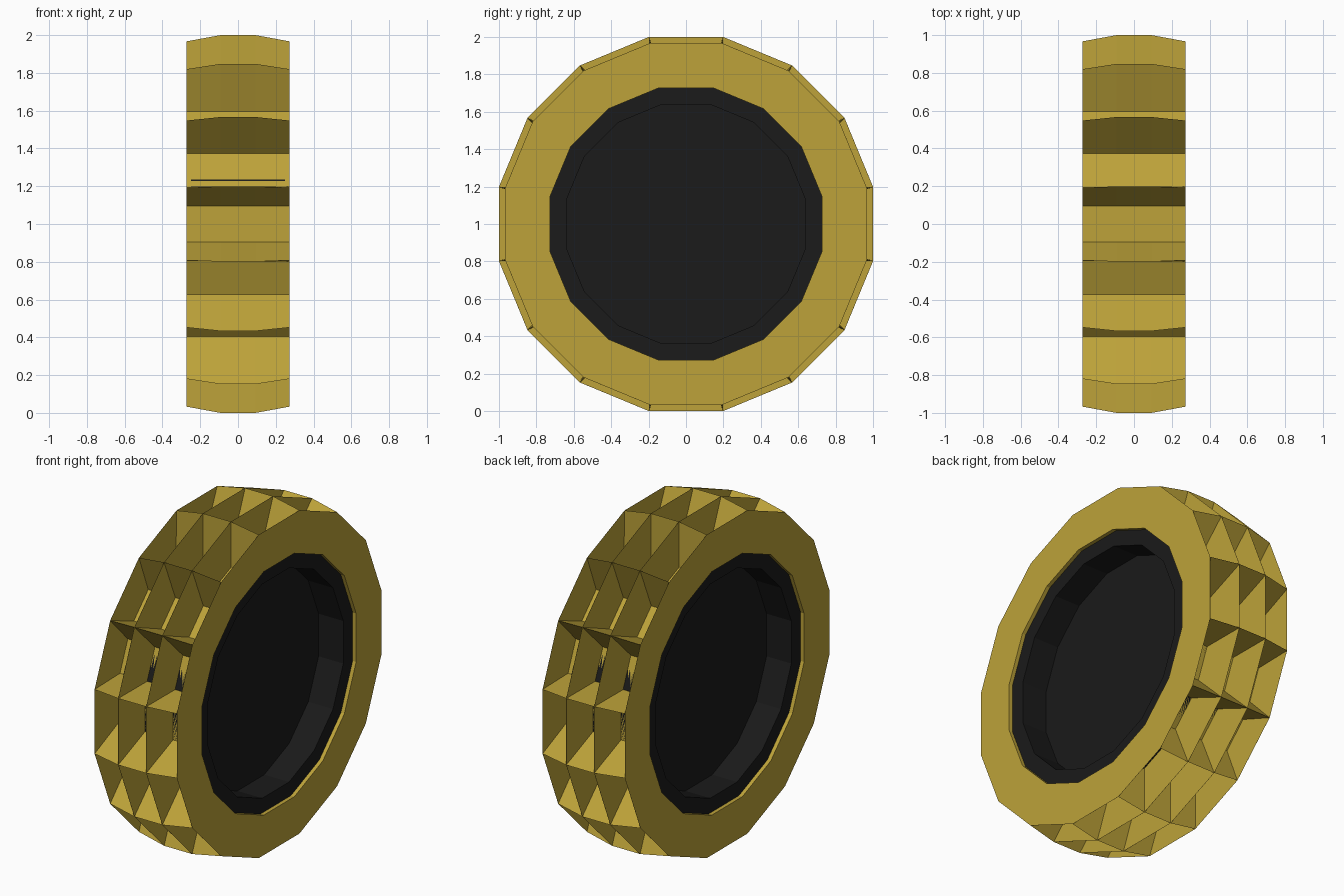
import bpy, bmesh, math

if "Cube" in bpy.data.objects:
    bpy.data.objects.remove(bpy.data.objects["Cube"])

SIDES = 16
HALF = math.pi / SIDES
CENTRE_Z = 1.0


def material(name, rgb):
    m = bpy.data.materials.new(name)
    m.diffuse_color = (*rgb, 1)
    m.use_nodes = True
    m.node_tree.nodes["Principled BSDF"].inputs["Base Color"].default_value = m.diffuse_color
    return m


def finish(bm, name, mat):
    bmesh.ops.remove_doubles(bm, verts=bm.verts, dist=1e-5)
    bmesh.ops.recalc_face_normals(bm, faces=bm.faces)
    me = bpy.data.meshes.new(name)
    bm.to_mesh(me)
    bm.free()
    me.materials.append(mat)
    ob = bpy.data.objects.new(name, me)
    bpy.context.collection.objects.link(ob)
    return ob


def point(x, apothem, side, offset):
    """Point on a facet: apothem is out from the axle, offset along the facet."""
    a = side * 2 * HALF
    return (x, apothem * math.cos(a) - offset * math.sin(a),
            CENTRE_Z + apothem * math.sin(a) + offset * math.cos(a))


def edge_pair(x, apothem, side, half=None):
    h = apothem * math.tan(HALF) if half is None else half
    return [point(x, apothem, side, -h), point(x, apothem, side, h)]


def quad(bm, a, b):
    bm.faces.new([bm.verts.new(p) for p in (a[0], a[1], b[1], b[0])])


def lathe(bm, profile, side):
    for (x0, r0), (x1, r1) in zip(profile, profile[1:]):
        quad(bm, edge_pair(x0, r0, side), edge_pair(x1, r1, side))


gold = material("tyre_gold", (0.51, 0.365, 0.041))
black = material("hub_black", (0.0105, 0.0105, 0.0105))

# Tyre: side walls, short inner lips and three rows of tapered tread pockets
W, BORE, FLOOR, FLOOR_HALF, RIB = 0.272, 0.728, 0.747, 0.096, 0.0002
MID, LIP_X = 0.0925, 0.249
ROWS = [-W, -MID, MID, W]


def crown(x):
    return 1.0 - max(0, abs(x) - MID) / (W - MID) * 0.033


bm = bmesh.new()
for s in range(SIDES):
    for m in (-1, 1):
        lathe(bm, [(m * W, crown(W)), (m * W, BORE), (m * (LIP_X - 0.004), BORE)], s)
    for x0, x1 in zip(ROWS, ROWS[1:]):
        a, b = x0 + RIB, x1 - RIB
        top_a, top_b = edge_pair(a, crown(a), s), edge_pair(b, crown(b), s)
        low_a, low_b = edge_pair(a, FLOOR, s, FLOOR_HALF), edge_pair(b, FLOOR, s, FLOOR_HALF)
        quad(bm, edge_pair(x0, crown(x0), s), top_a)   # thin ribs
        quad(bm, top_b, edge_pair(x1, crown(x1), s))
        quad(bm, top_a, low_a)                         # pocket ends
        quad(bm, low_b, top_b)
        quad(bm, low_a, low_b)                         # pocket floor
        for i in (0, 1):                               # sloping walls
            quad(bm, (top_a[i], top_b[i]), (low_a[i], low_b[i]))
finish(bm, "tyre", gold)

# Hub: flat lip, straight recess and a disc on both sides, flush with the pocket floors
DISC_X, HUB_R, DISC_R = 0.085, FLOOR, 0.64
bm = bmesh.new()
for s in range(SIDES):
    lathe(bm, [(-DISC_X, DISC_R), (-LIP_X, DISC_R), (-LIP_X, HUB_R),
               (LIP_X, HUB_R), (LIP_X, DISC_R), (DISC_X, DISC_R)], s)
for x in (-DISC_X, DISC_X):
    bm.faces.new([bm.verts.new(edge_pair(x, DISC_R, s)[0]) for s in range(SIDES)])
finish(bm, "hub", black)
